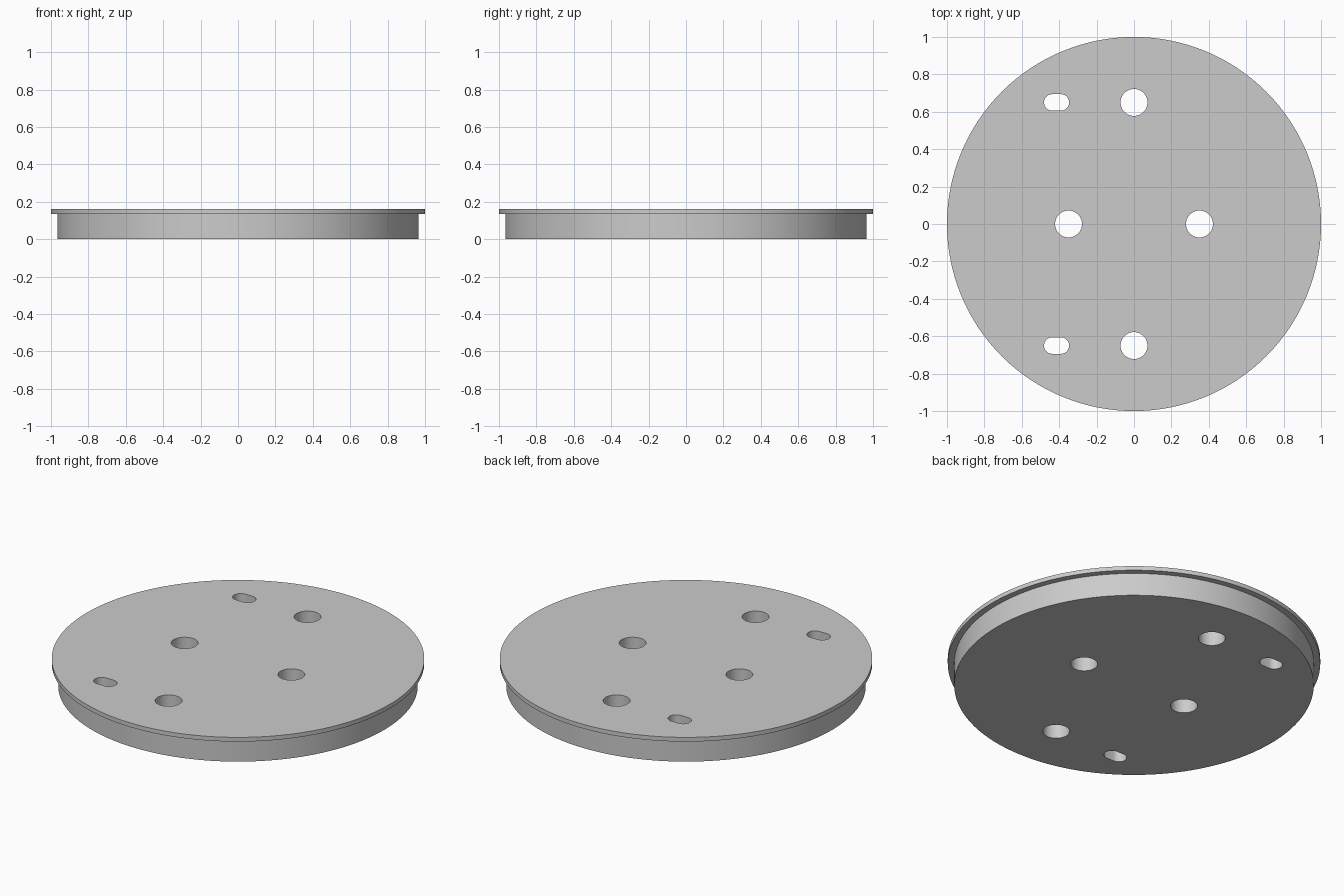
import bpy, bmesh
from math import cos, sin, pi, radians

cube = bpy.data.objects.get("Cube")
if cube:
    bpy.data.objects.remove(cube, do_unlink=True)

grey = bpy.data.materials.new("plain grey")
grey.use_nodes = True
colour = (0.6, 0.6, 0.6, 1)
grey.diffuse_color = colour
grey.node_tree.nodes["Principled BSDF"].inputs["Base Color"].default_value = colour

HEIGHT, RIM_BOTTOM = 0.16, 0.135
RIM_RADIUS, BODY_RADIUS = 1.0, 0.965


def make_object(name, bm):
    bmesh.ops.recalc_face_normals(bm, faces=bm.faces)
    mesh = bpy.data.meshes.new(name)
    bm.to_mesh(mesh)
    bm.free()
    obj = bpy.data.objects.new(name, mesh)
    bpy.context.collection.objects.link(obj)
    mesh.materials.append(grey)
    return obj


def ring(bm, radius, z, steps=128):
    return [bm.verts.new((radius * cos(2 * pi * i / steps),
                          radius * sin(2 * pi * i / steps), z)) for i in range(steps)]


def add_cutter(bm, x, y, radius, stretch=0.0, steps=48):
    """Upright prism, round or stretched along x into a slot."""
    outline = []
    for side in (1, -1):
        for i in range(steps // 2 + 1):
            if not stretch and i == steps // 2:
                continue
            a = -pi / 2 + 2 * pi * i / steps + (0 if side == 1 else pi)
            outline.append((x + side * stretch + radius * cos(a), y + radius * sin(a)))
    low, high = [[bm.verts.new((px, py, z)) for px, py in outline]
                 for z in (-0.1, HEIGHT + 0.1)]
    bm.faces.new(low[::-1])
    bm.faces.new(high)
    for i in range(len(low)):
        j = (i + 1) % len(low)
        bm.faces.new((low[i], low[j], high[j], high[i]))


# Stepped disc: plug body with an overhanging rim
bm = bmesh.new()
profile = [(BODY_RADIUS, 0), (BODY_RADIUS, RIM_BOTTOM),
           (RIM_RADIUS, RIM_BOTTOM), (RIM_RADIUS, HEIGHT)]
rings = [ring(bm, r, z) for r, z in profile]
for a, b in zip(rings, rings[1:]):
    for i in range(len(a)):
        j = (i + 1) % len(a)
        bm.faces.new((a[i], a[j], b[j], b[i]))
bm.faces.new(rings[0][::-1])
bm.faces.new(rings[-1])
disc = make_object("disc_lid", bm)

# Four round holes and two slots
bm = bmesh.new()
for side in (1, -1):
    add_cutter(bm, 0, side * 0.65, 0.072)
    add_cutter(bm, side * 0.35, 0, 0.072)
    add_cutter(bm, -0.414, side * 0.65, 0.044, stretch=0.023)
cutter = make_object("hole_cutter", bm)
cutter.hide_render = True

# Cut the holes, then drop the cutter
cut = disc.modifiers.new("holes", "BOOLEAN")
cut.operation = "DIFFERENCE"
cut.solver = "EXACT"
cut.object = cutter
bpy.context.view_layer.objects.active = disc
disc.select_set(True)
cutter.select_set(False)
bpy.ops.object.modifier_apply(modifier=cut.name)
bpy.data.objects.remove(cutter, do_unlink=True)

bpy.ops.object.shade_smooth_by_angle(angle=radians(30))
